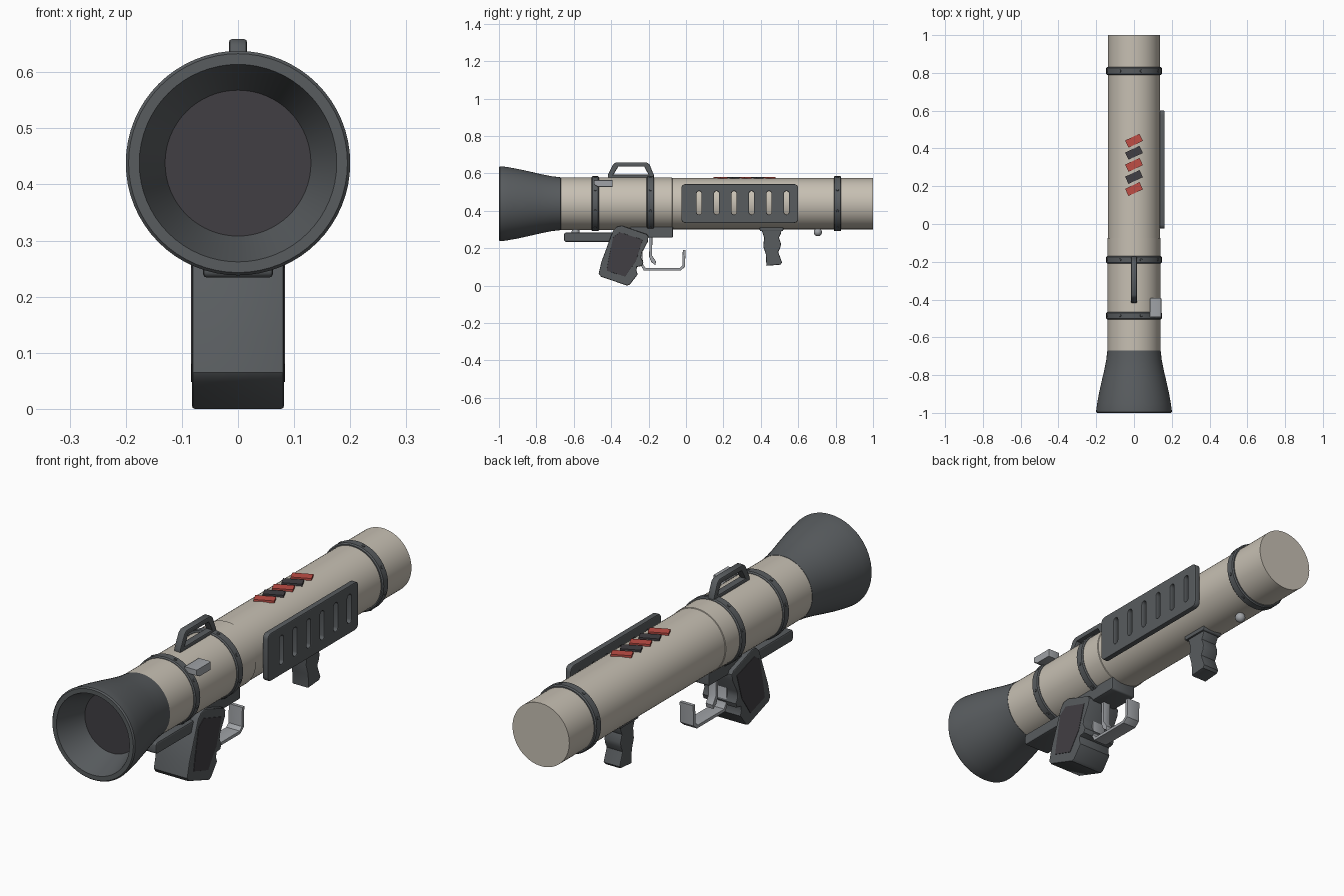
import bpy, bmesh, math
from mathutils import Matrix, Vector

if "Cube" in bpy.data.objects:
    bpy.data.objects.remove(bpy.data.objects["Cube"], do_unlink=True)

AXIS = 0.438   # height of the tube's centre line


def material(name, rgb, rough=0.6):
    m = bpy.data.materials.new(name)
    m.use_nodes = True
    m.diffuse_color = (*rgb, 1)
    node = m.node_tree.nodes["Principled BSDF"]
    node.inputs["Base Color"].default_value = (*rgb, 1)
    node.inputs["Roughness"].default_value = rough
    return m


BEIGE = material("beige", (0.57, 0.525, 0.45))
GREY = material("dark_grey", (0.098, 0.107, 0.114))
BLACK = material("charcoal", (0.053, 0.049, 0.056))
RED = material("red", (0.52, 0.075, 0.06))
STEEL = material("light_grey", (0.35, 0.365, 0.385))


def smooth(obj, angle=35):
    bpy.ops.object.select_all(action="DESELECT")
    obj.select_set(True)
    bpy.context.view_layer.objects.active = obj
    bpy.ops.object.shade_smooth_by_angle(angle=math.radians(angle))


def finish(name, bm, mat):
    mesh = bpy.data.meshes.new(name)
    bm.to_mesh(mesh)
    bm.free()
    obj = bpy.data.objects.new(name, mesh)
    bpy.context.collection.objects.link(obj)
    mesh.materials.append(mat)
    smooth(obj)
    return obj


def lathe(name, profile, mat, closed=False, steps=64):
    """Revolve (y, radius) points about the tube axis."""
    bm = bmesh.new()
    verts = [bm.verts.new((0, y, AXIS + r)) for y, r in profile]
    pairs = list(zip(verts, verts[1:]))
    if closed:
        pairs.append((verts[-1], verts[0]))
    edges = [bm.edges.new(p) for p in pairs]
    bmesh.ops.spin(bm, geom=verts + edges, cent=(0, 0, AXIS), axis=(0, 1, 0),
                   angle=math.tau, steps=steps)
    bmesh.ops.remove_doubles(bm, verts=bm.verts, dist=0.0002)
    bmesh.ops.recalc_face_normals(bm, faces=bm.faces)
    return finish(name, bm, mat)


def prism(name, loops, half, mat, x=0.0, bevel=0.006):
    """Extrude (y, z) outlines along x; loops after the first are holes."""
    curve = bpy.data.curves.new(name, "CURVE")
    curve.dimensions = "2D"
    curve.fill_mode = "BOTH"
    curve.extrude = half - bevel
    curve.bevel_depth = bevel
    curve.bevel_resolution = 1
    curve.offset = -bevel
    for pts in loops:
        s = curve.splines.new("POLY")
        s.points.add(len(pts) - 1)
        for p, (y, z) in zip(s.points, pts):
            p.co = (y, z, 0, 1)
        s.use_cyclic_u = True
    curve.materials.append(mat)
    obj = bpy.data.objects.new(name, curve)
    bpy.context.collection.objects.link(obj)
    obj.matrix_world = Matrix(((0, 0, 1, x), (1, 0, 0, 0), (0, 1, 0, 0), (0, 0, 0, 1)))
    bpy.ops.object.select_all(action="DESELECT")
    obj.select_set(True)
    bpy.context.view_layer.objects.active = obj
    bpy.ops.object.convert(target="MESH")
    obj = bpy.context.view_layer.objects.active
    smooth(obj)
    return obj


def rounded(y0, y1, z0, z1, r, n=4):
    """Rounded rectangle outline."""
    corners = ((y1 - r, z1 - r), (y0 + r, z1 - r), (y0 + r, z0 + r), (y1 - r, z0 + r))
    return [(cy + r * math.cos((k + i / n) * math.pi / 2),
             cz + r * math.sin((k + i / n) * math.pi / 2))
            for k, (cy, cz) in enumerate(corners) for i in range(n + 1)]


# Tube, front sleeve and flared muzzle
lathe("tube", [(-0.7, 0), (-0.7, 0.137), (1, 0.137), (1, 0)], BEIGE)
lathe("front_sleeve", [(-0.67, 0.13), (-0.67, 0.14), (-0.075, 0.14), (-0.07, 0.13)], BEIGE)
lathe("muzzle", [(-0.665, 0.13), (-0.67, 0.141), (-0.72, 0.147), (-0.78, 0.159),
                 (-0.84, 0.173), (-0.9, 0.186), (-0.95, 0.195), (-0.985, 0.2),
                 (-0.994, 0.2), (-1, 0.195), (-1, 0.176), (-0.87, 0.13)], GREY)
lathe("muzzle_disc", [(-0.868, 0), (-0.868, 0.132)], BLACK)

# Clamp rings with small rivets
for label, yc in (("front", -0.485), ("middle", -0.19), ("rear", 0.81)):
    lathe(label + "_ring", [(yc - 0.02, 0.13), (yc - 0.02, 0.142), (yc - 0.015, 0.147),
                            (yc + 0.015, 0.147), (yc + 0.02, 0.142), (yc + 0.02, 0.13)],
          GREY, closed=True)
    bm = bmesh.new()
    for k in range(8):
        a = math.radians(30 + 45 * k)
        out = Vector((math.cos(a), 0, math.sin(a)))
        place = Matrix.Translation(Vector((0, yc, AXIS)) + out * 0.147)
        turn = out.to_track_quat("Z", "Y").to_matrix().to_4x4()
        bmesh.ops.create_cone(bm, cap_ends=True, segments=10, radius1=0.008,
                              radius2=0.006, depth=0.006, matrix=place @ turn)
    finish(label + "_ring_rivets", bm, GREY)

# Slotted side plate
slots = [rounded(y - 0.013, y + 0.013, 0.38, 0.505, 0.012)
         for y in (0.07 + 0.0935 * i for i in range(6))]
prism("side_plate", [rounded(-0.025, 0.6, 0.335, 0.543, 0.022)] + slots, 0.013, GREY,
      x=0.149, bevel=0.004)

# Sight frame on top
prism("top_sight_frame",
      [[(-0.418, 0.575), (-0.418, 0.592), (-0.39, 0.648), (-0.375, 0.659), (-0.21, 0.659),
        (-0.195, 0.648), (-0.172, 0.592), (-0.172, 0.575)],
       [(-0.388, 0.593), (-0.362, 0.636), (-0.223, 0.636), (-0.2, 0.593)]],
      0.016, GREY, bevel=0.005)

# Small box on the left shoulder
prism("side_switch", [[(-0.492, 0.54), (-0.47, 0.528), (-0.393, 0.528), (-0.393, 0.564),
                       (-0.492, 0.564)]], 0.03, STEEL, x=0.115, bevel=0.003)

# Diagonal stripe plates on top
for i in range(5):
    bm = bmesh.new()
    m = (Matrix.Translation((0, 0.185 + 0.064 * i, AXIS + 0.139))
         @ Matrix.Rotation(math.radians(25), 4, "Z") @ Matrix.Diagonal((0.084, 0.042, 0.0095, 1)))
    bmesh.ops.create_cube(bm, size=1, matrix=m)
    finish(f"stripe_{i + 1}", bm, BLACK if i % 2 else RED)

# Rails under the tube
prism("front_rail", [rounded(-0.652, -0.36, 0.234, 0.284, 0.012)], 0.062, GREY)
prism("rear_rail", [rounded(-0.3, -0.07, 0.256, 0.33, 0.008)], 0.062, GREY)

# Main grip with finger grooves at the back and dark side panels
prism("main_grip", [[(-0.342, 0.32), (-0.21, 0.275), (-0.201, 0.262), (-0.204, 0.235),
                     (-0.236, 0.175), (-0.24, 0.15), (-0.228, 0.125), (-0.235, 0.105),
                     (-0.262, 0.1), (-0.265, 0.08), (-0.258, 0.06), (-0.3, 0.006),
                     (-0.315, 0.0), (-0.455, 0.048), (-0.467, 0.065), (-0.452, 0.128),
                     (-0.39, 0.295), (-0.37, 0.315)]], 0.082, GREY, bevel=0.005)
panel = [(-0.354, 0.285), (-0.232, 0.246), (-0.268, 0.13), (-0.29, 0.1),
         (-0.325, 0.048), (-0.424, 0.08), (-0.416, 0.13), (-0.39, 0.258)]
for label, side in (("left", 1), ("right", -1)):
    prism(label + "_grip_panel", [panel], 0.004, BLACK, x=side * 0.08, bevel=0.001)

# Trigger and its guard
prism("trigger_guard", [[(-0.25, 0.2), (-0.243, 0.11), (-0.225, 0.08), (-0.03, 0.08),
                         (-0.006, 0.1), (-0.002, 0.19), (-0.017, 0.19), (-0.02, 0.108),
                         (-0.035, 0.094), (-0.216, 0.094), (-0.23, 0.115), (-0.235, 0.2)]],
      0.033, STEEL, bevel=0.002)
prism("trigger", [[(-0.195, 0.265), (-0.18, 0.265), (-0.181, 0.16), (-0.16, 0.128),
                   (-0.164, 0.11), (-0.185, 0.125), (-0.197, 0.155)]],
      0.018, STEEL, bevel=0.002)

# Rear handgrip with collar
prism("rear_grip", [[(0.4, 0.31), (0.512, 0.31), (0.508, 0.28), (0.497, 0.257),
                     (0.508, 0.225), (0.505, 0.205), (0.493, 0.18), (0.502, 0.155),
                     (0.514, 0.123), (0.505, 0.112), (0.43, 0.106), (0.427, 0.166),
                     (0.413, 0.21), (0.418, 0.257)]], 0.04, GREY, bevel=0.005)
prism("rear_grip_collar", [rounded(0.394, 0.52, 0.292, 0.315, 0.006)], 0.048, GREY, bevel=0.003)

# Round strap studs below the tube
for label, y in (("front", -0.59), ("rear", 0.705)):
    bm = bmesh.new()
    bmesh.ops.create_uvsphere(bm, u_segments=20, v_segments=12, radius=0.022,
                              matrix=Matrix.Translation((0, y, 0.286)))
    finish(label + "_strap_stud", bm, STEEL)
